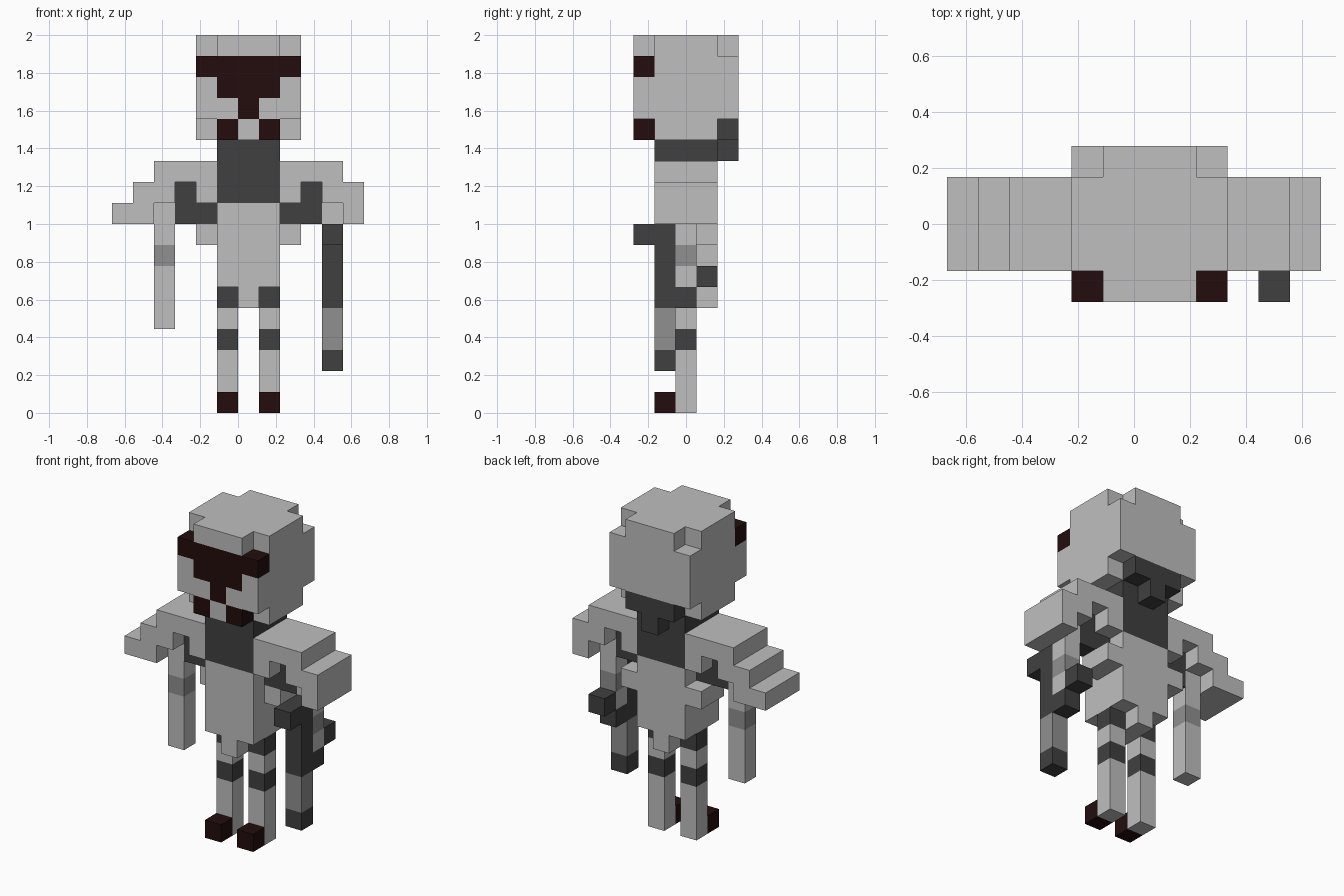
import bpy, bmesh, math
from mathutils import Vector

cube = bpy.data.objects.get("Cube")
if cube:
    bpy.data.objects.remove(cube, do_unlink=True)

U = 1 / 9                                # edge of one block
ORIGIN = Vector((-6 * U, -2.5 * U, 0))   # corner of the block grid
PALE, MID, DARK, RED = range(4)


def material(name, rgb):
    m = bpy.data.materials.new(name)
    m.use_nodes = True
    m.diffuse_color = (*rgb, 1)
    bsdf = next(n for n in m.node_tree.nodes if n.type == 'BSDF_PRINCIPLED')
    bsdf.inputs["Base Color"].default_value = (*rgb, 1)
    return m


MATS = [material("pale grey", (0.521, 0.521, 0.521)),
        material("mid grey", (0.279, 0.279, 0.279)),
        material("charcoal", (0.051, 0.051, 0.051)),
        material("dark maroon", (0.017, 0.004, 0.004))]


def box(x, y, z):
    """Block cells in inclusive ranges; a single number means one block."""
    r = [range(a[0], a[1] + 1) if isinstance(a, tuple) else (a,) for a in (x, y, z)]
    return [(i, j, k) for i in r[0] for j in r[1] for k in r[2]]


def build(name, paint, remove=(), flip=False):
    """Join coloured boxes into one closed blocky mesh; later boxes repaint earlier ones."""
    cells = {}
    for col, *ranges in paint:
        for c in box(*ranges):
            cells[c] = col
    for ranges in remove:
        for c in box(*ranges):
            cells.pop(c, None)
    if flip:
        cells = {(12 - i, j, k): col for (i, j, k), col in cells.items() if i > 0}
    bm = bmesh.new()
    verts = {}

    def vert(p):
        if p not in verts:
            verts[p] = bm.verts.new(ORIGIN + Vector(p) * U)
        return verts[p]

    for c, col in cells.items():
        for axis in range(3):
            for side in (0, 1):
                n = list(c)
                n[axis] += 2 * side - 1
                if tuple(n) in cells:
                    continue
                quad = []
                for a, b in ((0, 0), (1, 0), (1, 1), (0, 1)):
                    p = list(c)
                    p[axis] += side
                    p[(axis + 1) % 3] += a
                    p[(axis + 2) % 3] += b
                    quad.append(vert(tuple(p)))
                face = bm.faces.new(quad if side else quad[::-1])
                face.material_index = col
    # Merge flat neighbours of the same colour
    bmesh.ops.dissolve_limit(bm, angle_limit=math.radians(1), verts=bm.verts[:],
                             edges=bm.edges[:], delimit={'MATERIAL'})
    me = bpy.data.meshes.new(name)
    bm.to_mesh(me)
    bm.free()
    for m in MATS:
        me.materials.append(m)
    ob = bpy.data.objects.new(name, me)
    bpy.context.collection.objects.link(ob)
    return ob


# Head: cube with clipped top and bottom corners, visor and two fangs
build("head",
      [(PALE, (4, 8), (0, 4), (13, 17)),
       (RED, (4, 8), 0, 16), (RED, (5, 7), 0, 15), (RED, 6, 0, 14),
       (RED, 5, 0, 13), (RED, 7, 0, 13),
       (DARK, (5, 7), 4, 13)],
      remove=[(x, y, z) for x in (4, 8) for y in (0, 4) for z in (13, 17)])
build("nape", [(DARK, 6, 4, 12)])

# Body: dark neck and chest, pale tunic with a pointed hem and side flaps
build("chest", [(DARK, (5, 7), (1, 3), (10, 12))])
build("tunic", [(PALE, (5, 7), (1, 3), (6, 9)), (PALE, 6, (1, 3), 5),
                (PALE, 4, (2, 3), 8), (PALE, 8, (2, 3), 8)])

# Mirrored parts: stepped shoulders, upper arms, legs
for side, flip in (("right", False), ("left", True)):
    build(side + "_shoulder",
          [(PALE, (2, 4), (1, 3), 11), (PALE, (1, 2), (1, 3), 10),
           (PALE, 4, (1, 3), 10), (PALE, (0, 1), (1, 3), 9)], flip=flip)
    build(side + "_upper_arm", [(DARK, (3, 4), 2, 9), (DARK, 3, 2, 10)], flip=flip)
    build(side + "_leg",
          [(PALE, 5, 2, (0, 5)), (DARK, 5, 2, 3), (DARK, 5, 2, 5),
           (RED, 5, 1, 0)], flip=flip)

# Forearms with a grey band
build("right_forearm", [(PALE, 2, 2, (4, 9)), (MID, 2, 2, 7)])
build("left_forearm", [(PALE, 10, 2, (6, 9)), (MID, 10, 2, 7)])

# Weapon held in the left hand
build("weapon",
      [(DARK, 10, 1, (2, 8)), (MID, 10, 1, (3, 4)), (DARK, 10, 0, 8),
       (DARK, 10, 2, 5), (DARK, 10, 3, 6)])
